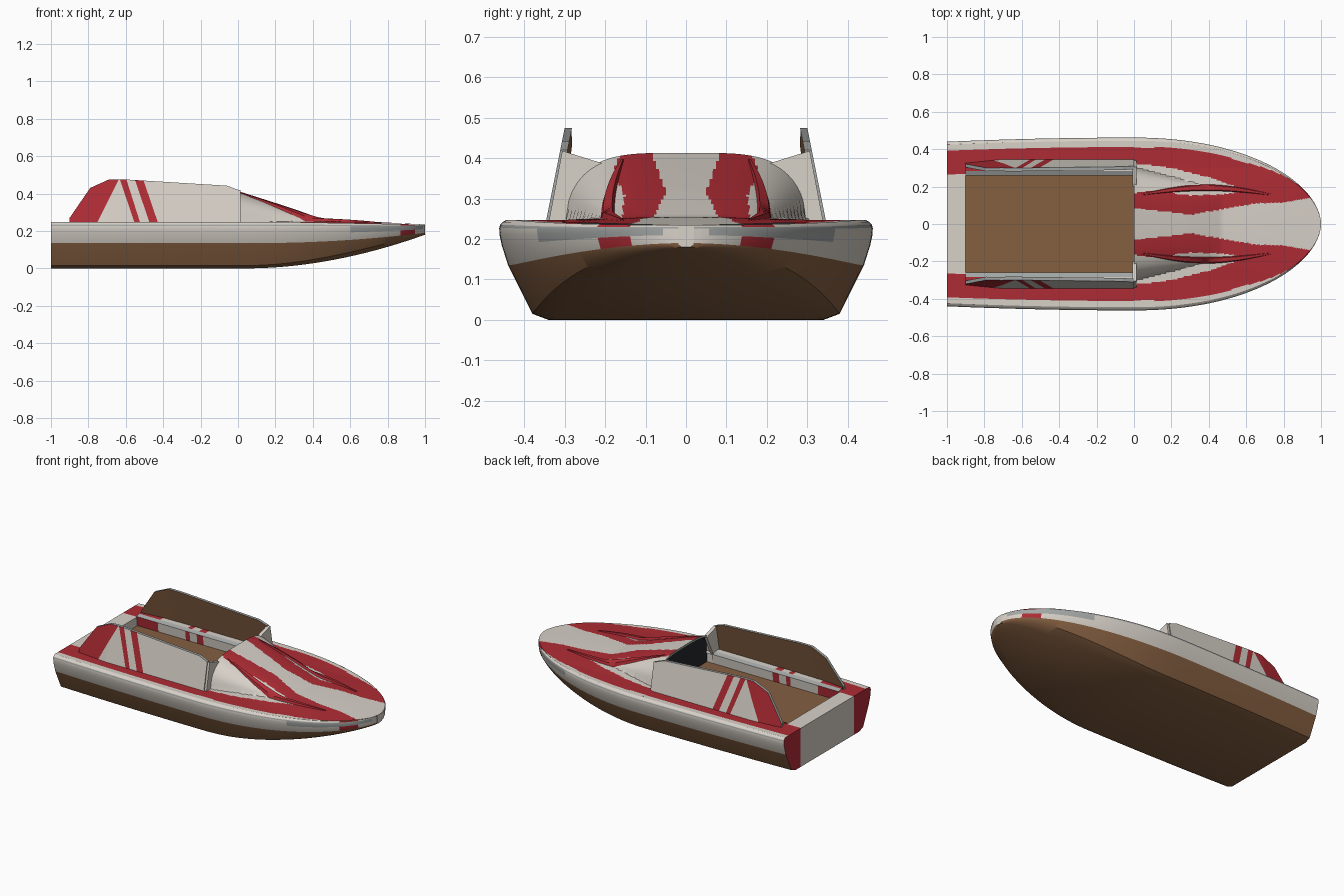
import bpy, bmesh, math
from mathutils import Vector

cube = bpy.data.objects.get("Cube")
if cube:
    bpy.data.objects.remove(cube, do_unlink=True)

# Palette
WHITE, RED, BROWN, GREY, DARK = range(5)
PALETTE = []
for name, col in (("warm_white", (.68, .635, .575)), ("deep_red", (.43, .025, .035)),
                  ("wood_brown", (.235, .115, .053)), ("trim_grey", (.36, .38, .37)),
                  ("dark_interior", (.016, .021, .025))):
    m = bpy.data.materials.new(name)
    m.use_nodes = True
    m.diffuse_color = (*col, 1)
    bsdf = next(n for n in m.node_tree.nodes if n.type == 'BSDF_PRINCIPLED')
    bsdf.inputs["Base Color"].default_value = (*col, 1)
    bsdf.inputs["Roughness"].default_value = .6
    PALETTE.append(m)


def finish(bm, name, smooth=True):
    me = bpy.data.meshes.new(name)
    bm.to_mesh(me)
    bm.free()
    for m in PALETTE:
        me.materials.append(m)
    ob = bpy.data.objects.new(name, me)
    bpy.context.collection.objects.link(ob)
    if smooth:
        bpy.ops.object.select_all(action='DESELECT')
        ob.select_set(True)
        bpy.context.view_layer.objects.active = ob
        bpy.ops.object.shade_smooth_by_angle(angle=math.radians(35))


def loft(rows, paint, flip=False):
    """Skin rows of points; paint(centre, column) gives a colour, or None for a hole."""
    bm = bmesh.new()
    grid = [[bm.verts.new(p) for p in r] for r in rows]
    for a, b in zip(grid, grid[1:]):
        for j in range(len(a) - 1):
            quad = (a[j], b[j], b[j + 1], a[j + 1])
            col = paint(sum((v.co for v in quad), Vector()) / 4, j)
            if col is not None:
                bm.faces.new(quad[::-1] if flip else quad).material_index = col
    return bm, grid


def interp(x, pts):
    for (x0, y0), (x1, y1) in zip(pts, pts[1:]):
        if x <= x1:
            return y0 + (y1 - y0) * max(0, x - x0) / (x1 - x0)
    return pts[-1][1]


# Shape rules of the boat
RIM = .445 / .46


def half_width(x):
    return .46 - .022 * x * x if x < 0 else max(.02, .46 * max(0, 1 - x ** 2.1) ** .54)


def deck_edge(x):
    return .247 - .013 * max(0, (x - .3) / .7)


def deck_z(x, y):
    z = deck_edge(x)
    if 0 <= x < .47:
        t = y / (.30 - .12 * x / .47)
        z += .166 * (1 - x / .47) * math.sqrt(max(0, 1 - t ** 4))
    return z + .012 * math.sin(math.pi * min(1, max(0, x))) * max(0, 1 - (y / .3) ** 2)


def deck_y(x, s):
    w = half_width(x) * RIM
    inner = min(.27, .6 * w)
    a = abs(s)
    y = inner * a / .6 if a <= .6 else inner + (w - inner) * (a - .6) / .4
    return math.copysign(y, s)


# Hull: painted bottom, pale rounded topsides, thin rub rail that deepens at the bow
def section(x):
    k = half_width(x) / .46
    f = max(0, x) ** 2
    zt = deck_edge(x)
    zb = .18 * max(0, (x - .05) / .95) ** 1.9
    zm = .135 + .055 * max(0, (x - .1) / .9) ** 2
    top = [(.445, 0), (.454, .05), (.46, .11), (.462, .18), (.461, .33), (.456, .55), (.44, 1)]
    half = [(y, zt - t * (zt - zm)) for y, t in top]
    half += [(.38 + .03 * f, zb + (.11 + .4 * f) * (zm - zb)), (.34 - .08 * f, zb)]
    return [(x, y * k, z) for y, z in half] + [(x, -y * k, z) for y, z in reversed(half)]


aft_xs = [-1 + i / 10 for i in range(10)]
bow_xs = [math.sin(math.pi / 2 * i / 100) for i in range(101)]
last = len(section(0)) - 2


def hull_paint(c, j):
    j = min(j, last - j)
    if j > 5:
        return BROWN
    if j == 2 or (.6 < c.x < .99 and j in (3, 4)):
        return GREY
    return RED if .87 < c.x < .945 else WHITE


bm, grid = loft([section(x) for x in aft_xs + bow_xs], hull_paint)
bm.faces.new(list(reversed(grid[-1]))).material_index = WHITE
finish(bm, "hull")

# Transom with red outer panels
bm = bmesh.new()
bm.faces.new([bm.verts.new(p) for p in section(-1)])
for y in (-.27, .27):
    bmesh.ops.bisect_plane(bm, geom=bm.verts[:] + bm.edges[:] + bm.faces[:],
                           plane_co=(0, y, 0), plane_no=(0, 1, 0))
for f in bm.faces:
    f.material_index = RED if abs(f.calc_center_median().y) > .27 else WHITE
finish(bm, "transom", False)


# Decks with the red colour scheme
def aft_paint(c, j):
    a = abs(c.y)
    if c.x > -.9 and a < .27:
        return None
    return RED if .27 < a < half_width(c.x) - .05 else WHITE


INNER = [(0, .085), (.3, .05), (.5, .085), (.65, .11), (.8, .115), (.94, .14)]
LENS = [(0, .165), (.1, .18), (.3, .152), (.5, .16), (.6, .18)]
CHEEK = [(0, .325), (.2, .3), (.4, .25), (.6, .18)]


def fore_paint(c, j):
    a, x = abs(c.y), c.x
    rim = half_width(x) - .05 * interp(x, [(0, 1), (.6, .8), (.9, 0)])
    if x > .945 or a > rim or a < interp(x, INNER):
        return WHITE
    return WHITE if interp(x, LENS) < a < interp(x, CHEEK) else RED


def deck_row(x, n, drop=0, lim=1):
    ys = [deck_y(x, lim * (2 * i / n - 1)) for i in range(n + 1)]
    return [(x, y, deck_z(x, y) - drop) for y in ys]


finish(loft([deck_row(x, 80) for x in aft_xs + [-.0001]], aft_paint)[0], "aft_deck")
finish(loft([deck_row(x, 120) for x in bow_xs], fore_paint)[0], "foredeck_and_cowl")

# Dark recess beneath the cowl, closed by a bulkhead, and the cowl rim
recess = [deck_row(0, 40, .014, .6), deck_row(.04, 40, .014, .6)]
recess.append([(x, y, .19) for x, y, z in recess[-1]])
finish(loft(recess, lambda c, j: DARK, True)[0], "cowl_recess")
finish(loft([recess[0], deck_row(0, 40, 0, .6)], lambda c, j: GREY)[0], "cowl_rim")

# Cockpit tub
bm = bmesh.new()
bmesh.ops.create_cube(bm, size=1)
for v in bm.verts:
    v.co = (-.43 + v.co.x * .94, v.co.y * .54, .2185 + v.co.z * .057)
bm.normal_update()
bmesh.ops.delete(bm, geom=[f for f in bm.faces if f.normal.z > .5], context='FACES')
for f in bm.faces:
    f.material_index = BROWN if f.normal.z < -.5 else DARK if f.normal.x > .5 else WHITE
bmesh.ops.reverse_faces(bm, faces=bm.faces[:])
finish(bm, "cockpit_tub", False)

# Slanted colour borders on the side screens: x at the foot, x at the top
BORDERS = [(-.75, -.64), (-.555, -.63), (-.525, -.595), (-.475, -.55), (-.43, -.505)]
PROFILE = [(-.9, .24), (-.9, .27), (-.79, .43), (-.69, .475), (-.6, .475),
           (-.06, .442), (0, .42), (0, .24)]


def stripe(x, t):
    passed = sum(x > a + (b - a) * t for a, b in BORDERS)
    return RED if passed in (0, 2, 4) else WHITE


def screen_paint(f, sgn):
    c, ny = f.calc_center_median(), f.normal.y * sgn
    if abs(ny) < .5:
        return GREY
    return BROWN if ny < 0 else stripe(c.x, (c.z - .25) / .22)


def extrude(bm, axis, value):
    ext = bmesh.ops.extrude_face_region(bm, geom=bm.faces[:])
    for v in ext["geom"]:
        if isinstance(v, bmesh.types.BMVert):
            v.co[axis] = value


for sgn, side in ((1, "back"), (-1, "front")):
    # Tall side screen
    bm = bmesh.new()
    bm.faces.new([bm.verts.new((x, 0, z)) for x, z in PROFILE])
    for a, b in BORDERS + [(-.7, -.7)]:
        bmesh.ops.bisect_plane(bm, geom=bm.verts[:] + bm.edges[:] + bm.faces[:],
                               plane_co=(a, 0, .25), plane_no=(.22, 0, a - b))
    extrude(bm, 1, -.018)
    for v in bm.verts:
        lean = .2 * (v.co.z - .25) + .1 * max(0, -.7 - v.co.x)
        v.co.y = sgn * (.345 + v.co.y - lean)
    bmesh.ops.recalc_face_normals(bm, faces=bm.faces[:])
    bm.normal_update()
    for f in bm.faces:
        f.material_index = screen_paint(f, sgn)
    finish(bm, side + "_side_screen", False)

    # Fairing joining the screen to the cowl
    bm = bmesh.new()
    outline = [(.34, .24), (.306, .418), (.2, .385), (.27, .24)]
    bm.faces.new([bm.verts.new((.014, sgn * y, z)) for y, z in outline])
    extrude(bm, 0, -.008)
    bmesh.ops.recalc_face_normals(bm, faces=bm.faces[:])
    finish(bm, side + "_fairing", False)

    # Coaming ledge beside the cockpit, carrying on the screen's stripes
    ledge = [(.266, .192), (.26, .252), (.284, .262), (.322, .262)]
    rows = [[(x, sgn * y - sgn * .1 * max(0, -.7 - x) * (y > .3), z) for y, z in ledge]
            for x in [-.9] + [a for a, b in BORDERS] + [-.001]]
    bm, _ = loft(rows, lambda c, j: GREY if j == 1 else stripe(c.x, 0), sgn < 0)
    finish(bm, side + "_coaming", False)

    # Crescent strake on the foredeck
    rows = []
    for i in range(41):
        u = i / 40
        x, bulge = .04 + .69 * u, math.sin(math.pi * u)
        mid, w = .158 + .036 * bulge, .005 + .014 * bulge
        up = .004 + .012 * bulge
        prof = [(mid - w, -.005), (mid - .6 * w, up), (mid + .6 * w, up), (mid + w, -.005)]
        rows.append([(x, sgn * y, deck_z(x, y) + h) for y, h in prof])
    finish(loft(rows, lambda c, j: RED, sgn < 0)[0], side + "_strake")
